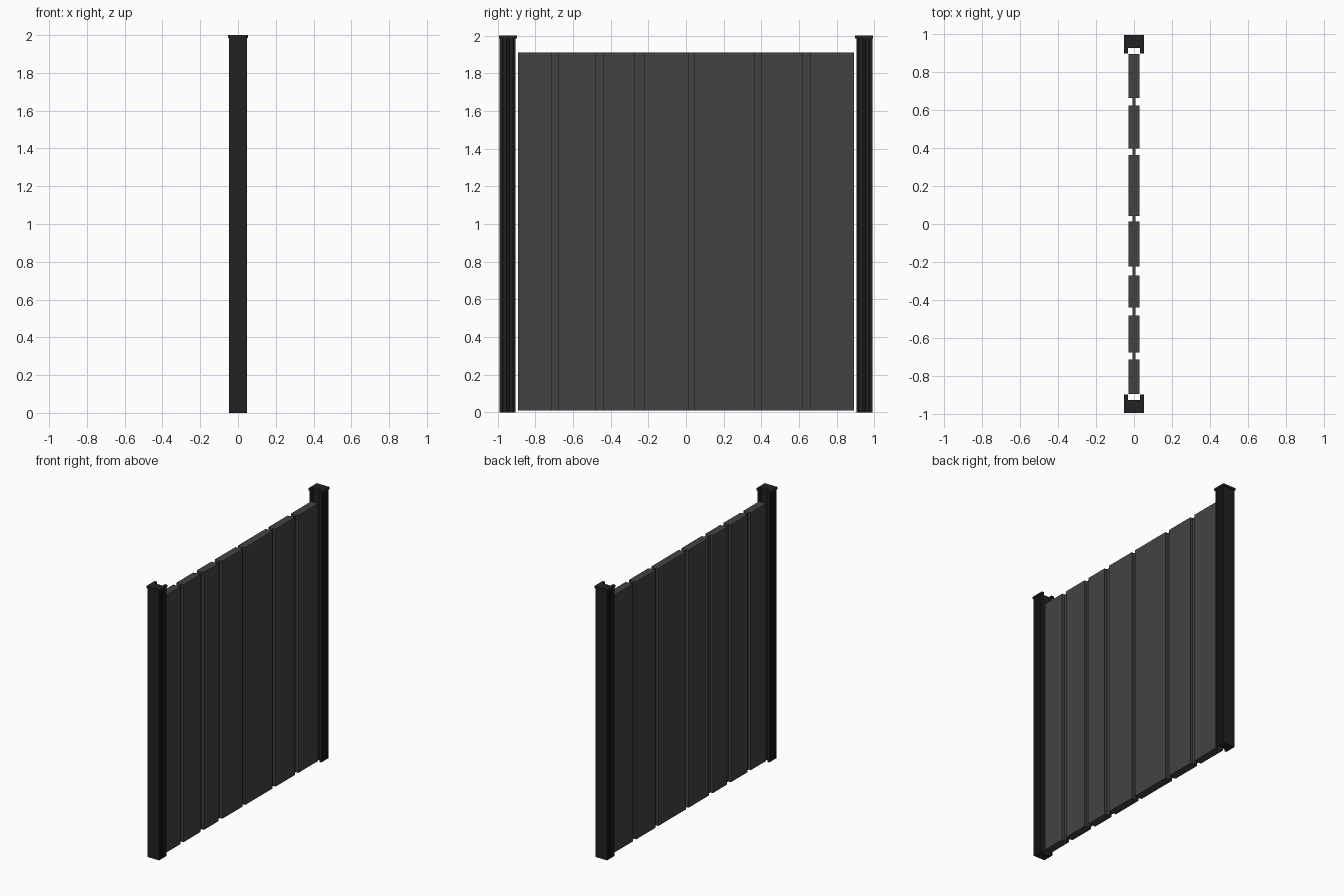
import bpy, bmesh

if "Cube" in bpy.data.objects:
    bpy.data.objects.remove(bpy.data.objects["Cube"])


def material(name, v):
    m = bpy.data.materials.new(name)
    m.diffuse_color = (v, v, v, 1)
    m.use_nodes = True
    m.node_tree.nodes["Principled BSDF"].inputs["Base Color"].default_value = m.diffuse_color
    return m


board_mat = material("board_grey", 0.055)
post_mat = material("post_black", 0.016)


def extrude(name, profile, z0, z1, mat):
    """Extrude a closed xy profile from z0 to z1."""
    bm = bmesh.new()
    face = bm.faces.new([bm.verts.new((x, y, z0)) for x, y in profile])
    res = bmesh.ops.extrude_face_region(bm, geom=[face])
    top = [e for e in res["geom"] if isinstance(e, bmesh.types.BMVert)]
    bmesh.ops.translate(bm, verts=top, vec=(0, 0, z1 - z0))
    bmesh.ops.recalc_face_normals(bm, faces=bm.faces)
    me = bpy.data.meshes.new(name)
    bm.to_mesh(me)
    bm.free()
    me.materials.append(mat)
    ob = bpy.data.objects.new(name, me)
    bpy.context.collection.objects.link(ob)
    return ob


def rect(hx, y0, y1):
    return [(-hx, y0), (hx, y0), (hx, y1), (-hx, y1)]


# Boards of varying width, joined by thin recessed tongues
boards = [(-0.893, -0.713), (-0.676, -0.481), (-0.438, -0.271), (-0.224, 0.012),
          (0.043, 0.363), (0.397, 0.622), (0.662, 0.893)]
for i, (a, b) in enumerate(boards):
    extrude(f"board_{i + 1}", rect(0.029, a, b), 0.01, 1.91, board_mat)
for i in range(len(boards) - 1):
    extrude(f"tongue_{i + 1}", rect(0.009, boards[i][1], boards[i + 1][0]), 0.01, 1.91, board_mat)


def channel(hx, y_in, y_out, slot_hx, slot_y, groove=0.0):
    """Half of a C-shaped section, mirrored in x; optional grooves down the sides."""
    half = [(slot_hx, slot_y), (slot_hx, y_in), (hx, y_in)]
    if groove:
        for k in range(4):
            y = y_in + 0.013 + k * 0.017
            half += [(hx, y), (hx - groove, y + 0.001), (hx - groove, y + 0.004), (hx, y + 0.005)]
    half.append((hx, y_out))
    return half + [(-x, y) for x, y in reversed(half)]


# Grooved channel posts with slightly wider caps, slot facing the boards
for side, s in (("left", -1), ("right", 1)):
    post = [(x, s * y) for x, y in channel(0.048, 0.904, 0.989, 0.032, 0.925, 0.003)]
    extrude(f"post_{side}", post, 0.0, 1.985, post_mat)
    cap = [(x, s * y) for x, y in channel(0.053, 0.897, 0.994, 0.032, 0.925)]
    extrude(f"cap_{side}", cap, 1.985, 2.0, post_mat)
